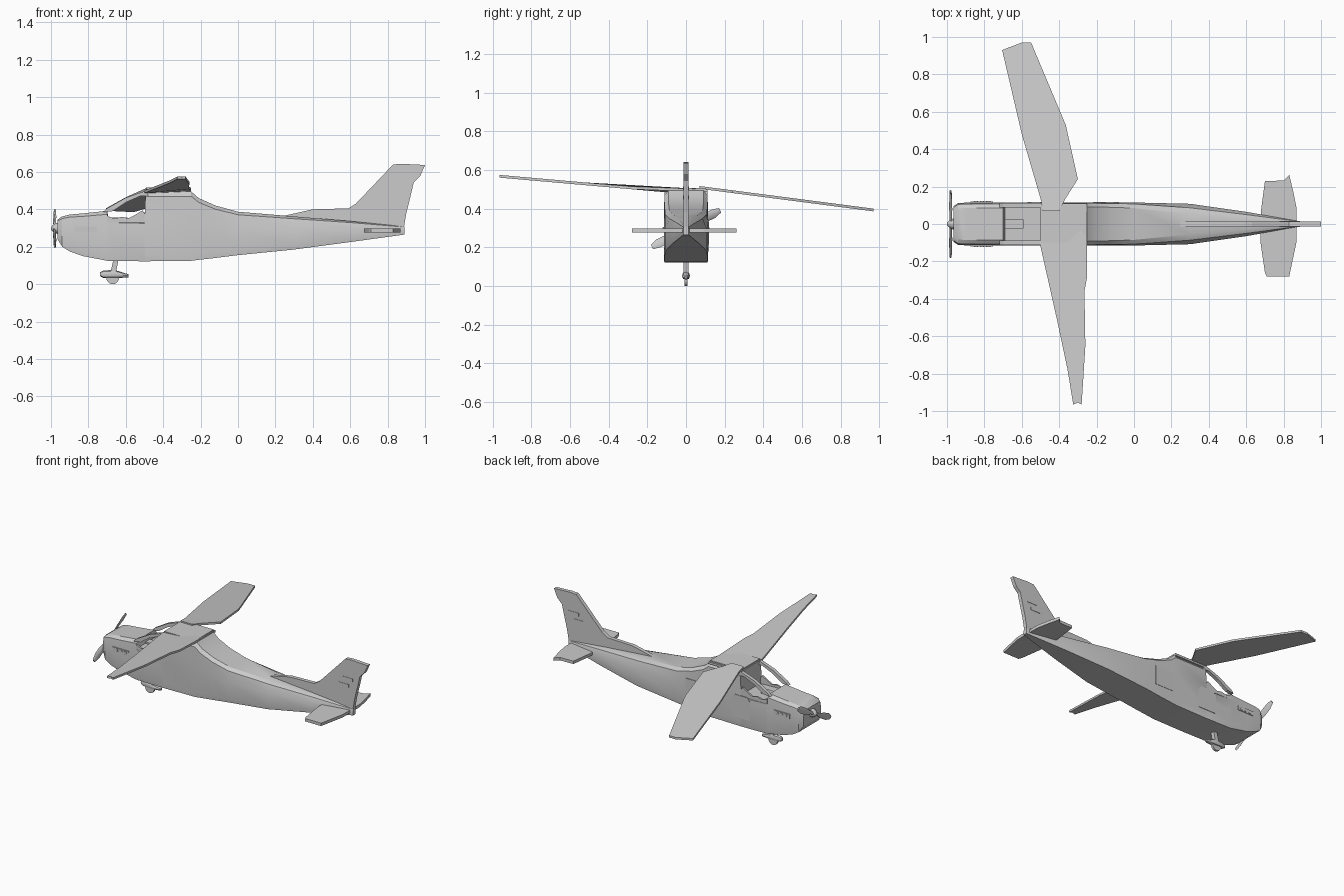
import bpy, bmesh, math
from mathutils import Vector, Matrix

if "Cube" in bpy.data.objects:
    bpy.data.objects.remove(bpy.data.objects["Cube"])


def finish(name, bm, smooth=None):
    bmesh.ops.recalc_face_normals(bm, faces=bm.faces)
    me = bpy.data.meshes.new(name)
    bm.to_mesh(me)
    bm.free()
    ob = bpy.data.objects.new(name, me)
    bpy.context.collection.objects.link(ob)
    if smooth:
        bpy.ops.object.select_all(action='DESELECT')
        ob.select_set(True)
        bpy.context.view_layer.objects.active = ob
        bpy.ops.object.shade_smooth_by_angle(angle=math.radians(smooth))
    return ob


def loft(name, rings, smooth=None):
    bm = bmesh.new()
    vr = [[bm.verts.new(p) for p in r] for r in rings]
    n = len(vr[0])
    for a, b in zip(vr, vr[1:]):
        for i in range(n):
            bm.faces.new((a[i], a[(i + 1) % n], b[(i + 1) % n], b[i]))
    bm.faces.new(vr[0])
    bm.faces.new(vr[-1])
    return finish(name, bm, smooth)


def plate(name, pts, to3d, offset):
    # thick plate: outline mapped to 3D and pushed by +-offset
    o = Vector(offset)
    return loft(name, [[Vector(to3d(*p)) + s * o for p in pts] for s in (-1, 1)])


def box(name, c, size):
    bm = bmesh.new()
    bmesh.ops.create_cube(bm, size=1, matrix=Matrix.Translation(c) @ Matrix.Diagonal((*size, 1)))
    return finish(name, bm)


def disc(name, c, r, depth, axis='Y', seg=12):
    bm = bmesh.new()
    rot = Matrix.Rotation(math.pi / 2, 4, 'X' if axis == 'Y' else 'Y')
    bmesh.ops.create_cone(bm, cap_ends=True, segments=seg, radius1=r, radius2=r, depth=depth,
                          matrix=Matrix.Translation(c) @ rot)
    return finish(name, bm, 30)


# Fuselage: x, bottom z, top z, half width, half width of top
sections = [
    (-.965, .24, .345, .095, .08), (-.94, .20, .362, .112, .098), (-.90, .175, .372, .114, .10),
    (-.83, .15, .378, .115, .10), (-.70, .125, .392, .115, .10), (-.69, .124, .345, .115, .113),
    (-.50, .122, .34, .115, .113), (-.495, .122, .495, .115, .108), (-.25, .125, .495, .115, .108),
    (-.21, .13, .46, .115, .107), (-.12, .14, .42, .115, .105), (0, .155, .387, .115, .10),
    (.30, .185, .362, .108, .065), (.60, .225, .337, .065, .035), (.89, .265, .308, .014, .01)]
rings = []
for x, zb, zt, w, wt in sections:
    h = zt - zb
    half = [(w * .97, zb), (w, zb + .1 * h), (w, zb + .62 * h), ((w + wt) / 2, zb + .93 * h), (wt * .85, zt)]
    rings.append([(x, y, z) for y, z in half] + [(x, -y, z) for y, z in reversed(half)])
loft("fuselage", rings, 25)

# Windscreen frame: pillars, header and sill fragments
for s, side in ((1, "left"), (-1, "right")):
    plate(f"windscreen_pillar_{side}",
          [(-.72, .385), (-.70, .405), (-.60, .462), (-.50, .497), (-.48, .497), (-.48, .47), (-.52, .472),
           (-.60, .437), (-.67, .39)],
          lambda x, z: (x, s * .1, z), (0, .012, 0))
    plate(f"window_sill_{side}",
          [(-.70, .33), (-.70, .365), (-.66, .35), (-.62, .36), (-.585, .352), (-.55, .37), (-.51, .395),
           (-.47, .33)],
          lambda x, z: (x, s * .107, z), (0, .006, 0))
box("dashboard_box", (-.64, 0, .345), (.10, .05, .02))

# Wings: the right one rises toward its tip, the left one droops
plate("wing_right",
      [(-.50, .11), (-.50, -.12), (-.41, -.52), (-.355, -.78), (-.325, -.965), (-.30, -.955), (-.28, -.965),
       (-.26, -.65), (-.265, -.36), (-.25, -.28), (-.25, .11)],
      lambda x, y: (x, y, .494 + max(0, -y - .12) * .088), (0, 0, .007))
plate("wing_left",
      [(-.49, .07), (-.495, .12), (-.60, .48), (-.705, .93), (-.60, .97), (-.55, .97), (-.365, .53),
       (-.30, .24), (-.37, .13), (-.40, .07)],
      lambda x, y: (x, y, .507 - (y - .1) * .13), (0, 0, .007))
box("roof_cap", (-.375, 0, .503), (.24, .2, .012))

# Tail
plate("tail_fin",
      [(.20, .355), (.40, .40), (.59, .405), (.63, .43), (.83, .64), (.88, .643), (1.0, .637), (.975, .58),
       (.94, .545), (.92, .46), (.90, .38), (.885, .29), (.7, .31)],
      lambda x, z: (x, 0, z), (0, .013, 0))
plate("tailplane",
      [(.68, .08), (.70, .23), (.80, .232), (.83, .262), (.85, .18), (.868, .09), (.868, -.1), (.83, -.28),
       (.71, -.28), (.70, -.26), (.675, -.09)],
      lambda x, y: (x, y, .287), (0, 0, .01))
for i, (x, z) in enumerate(((.848, .506), (.817, .459))):
    box(f"fin_panel_{i + 1}", (x, 0, z), (.078, .031, .02))

# Cowl vents on both sides
for s, side in ((1, "left"), (-1, "right")):
    box(f"cowl_vent_{side}", (-.815, s * .114, .292), (.12, .01, .03))
    for k in range(3):
        disc(f"exhaust_port_{side}_{k + 1}", (-.845 + k * .033, s * .118, .292), .011, .008)

# Door and rear hatch on the left side
plate("cabin_door", [(-.57, .18), (-.57, .31), (-.55, .335), (-.45, .335), (-.43, .31), (-.43, .18)],
      lambda x, z: (x, .114, z), (0, .004, 0))
box("rear_hatch", (-.15, .113, .28), (.14, .008, .13))

# Propeller and spinner
hub = Vector((-.98, 0, .298))
loft("spinner", [[(x, r * math.cos(a), .298 + r * math.sin(a))
                  for a in [k * math.pi / 6 for k in range(12)]]
                 for x, r in ((-.95, .032), (-.975, .027), (-.992, .016), (-1.0, .005))], 40)
disc("propeller_shaft", (-.955, 0, .298), .02, .03, 'X')
d, n = Vector((0, .88, .475)), Vector((0, -.475, .88))
for s, nm in ((1, "upper"), (-1, "lower")):
    blade = []
    for t, w, tilt in ((0, .012, .5), (.05, .012, .6), (.10, .022, .4), (.16, .024, .25), (.20, .013, .15)):
        c, e = hub + d * s * t, (n * math.cos(tilt) + Vector((s, 0, 0)) * math.sin(tilt))
        f = e.cross(d)
        blade.append([c + e * w * math.cos(k * math.pi / 3) + f * .005 * math.sin(k * math.pi / 3)
                      for k in range(6)])
    loft(f"propeller_blade_{nm}", blade, 30)

# Landing gear: strut, wheel and fairing
plate("gear_strut", [(-.685, .05), (-.645, .13), (-.67, .13), (-.645, .05)][:1] +
      [(-.665, .135), (-.638, .135), (-.655, .05)], lambda x, z: (x, 0, z), (0, .014, 0))
loft("wheel_fairing", [[(x, w * math.cos(a), z + h * math.sin(a))
                        for a in [k * math.pi / 4 for k in range(8)]]
                       for x, z, h, w in ((-.738, .053, .01, .008), (-.72, .053, .02, .016),
                                          (-.66, .054, .022, .021), (-.60, .046, .011, .015),
                                          (-.585, .045, .009, .006))], 40)
disc("wheel", (-.67, 0, .034), .034, .016, 'Y', 20)
